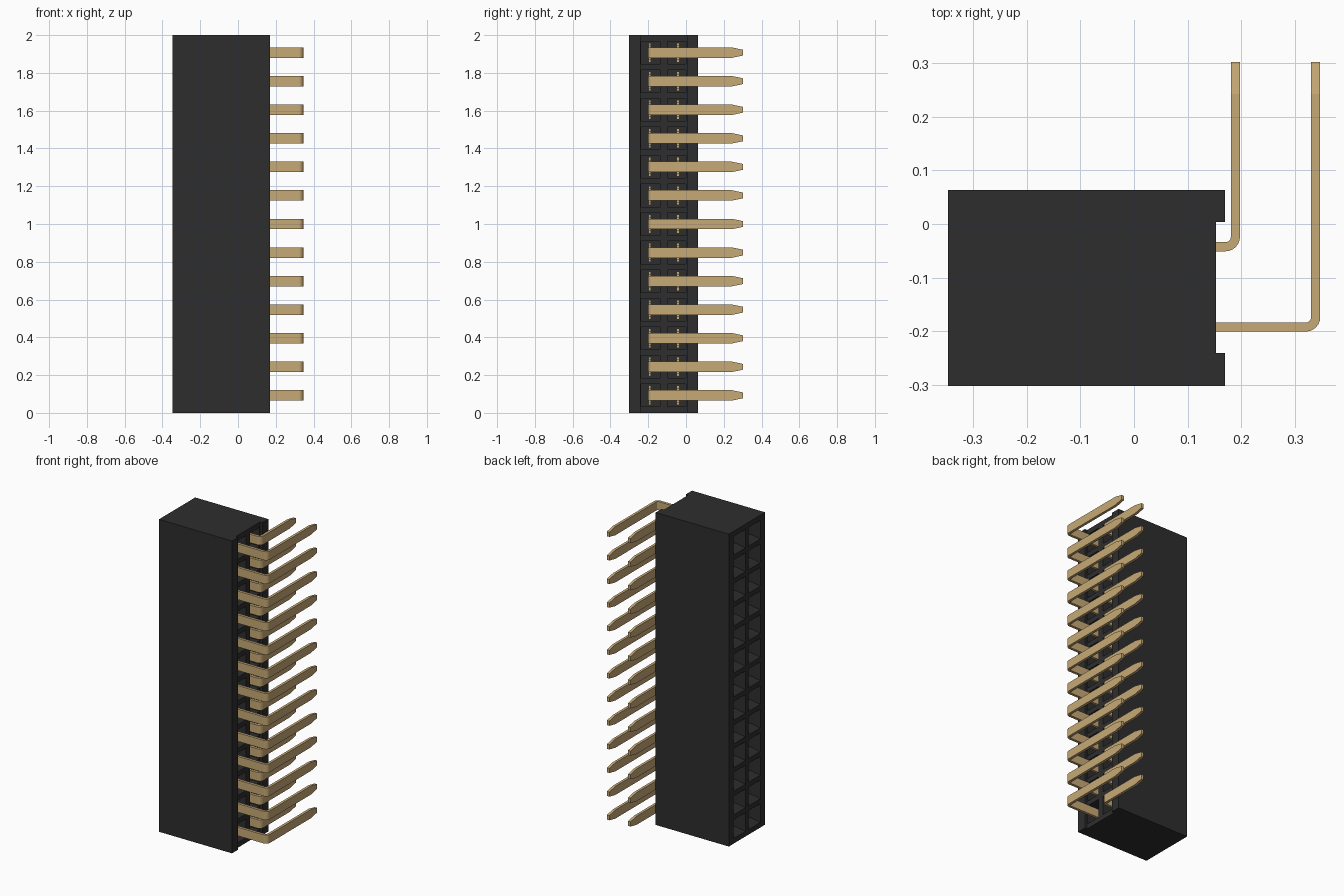
import bpy, bmesh, math
from mathutils import Matrix, Vector

cube = bpy.data.objects.get("Cube")
if cube:
    bpy.data.objects.remove(cube, do_unlink=True)


def material(name, rgb, rough):
    m = bpy.data.materials.new(name)
    m.use_nodes = True
    m.diffuse_color = (*rgb, 1)
    b = m.node_tree.nodes["Principled BSDF"]
    b.inputs["Base Color"].default_value = (*rgb, 1)
    b.inputs["Roughness"].default_value = rough
    return m


BLACK = material("black plastic", (0.027, 0.027, 0.027), 0.6)
GOLD = material("gold metal", (0.57, 0.40, 0.18), 0.5)

ROWS = 13
PITCH = 0.1512
ROW_Z = [1.0 + (i - (ROWS - 1) / 2) * PITCH for i in range(ROWS)]


def skin(bm, rings):
    """Join equal four-sided rings into one closed tube."""
    loops = [[bm.verts.new(p) for p in ring] for ring in rings]
    for a, b in zip(loops, loops[1:]):
        for k in range(4):
            bm.faces.new((a[k], a[(k + 1) % 4], b[(k + 1) % 4], b[k]))
    bm.faces.new(loops[0])
    bm.faces.new(loops[-1])


def square_ring(x, y, z, hy, hz):
    return [(x, y - hy, z - hz), (x, y + hy, z - hz), (x, y + hy, z + hz), (x, y - hy, z + hz)]


def to_mesh(bm, name, mat):
    bmesh.ops.recalc_face_normals(bm, faces=bm.faces[:])
    me = bpy.data.meshes.new(name)
    bm.to_mesh(me)
    bm.free()
    me.materials.append(mat)
    return me


def add(name, me):
    ob = bpy.data.objects.new(name, me)
    bpy.context.collection.objects.link(ob)
    return ob


# Housing: C-shaped profile with a shallow channel on the pin side
profile = [(-0.348, -0.303), (0.17, -0.303), (0.17, -0.241), (0.153, -0.241),
           (0.153, 0.004), (0.17, 0.004), (0.17, 0.064), (-0.348, 0.064)]
bm = bmesh.new()
face = bm.faces.new([bm.verts.new((x, y, 0)) for x, y in profile])
ext = bmesh.ops.extrude_face_region(bm, geom=[face])
bmesh.ops.translate(bm, vec=(0, 0, 2), verts=[v for v in ext["geom"] if isinstance(v, bmesh.types.BMVert)])
housing = add("housing", to_mesh(bm, "housing", BLACK))

# Cutter: funnelled sockets on the mating side, square cavities behind the pins
bm = bmesh.new()
for z in ROW_Z:
    for y in (-0.195, -0.044):
        skin(bm, [square_ring(x, y, z, h, h) for x, h in
                  ((-0.358, 0.066), (-0.308, 0.036), (-0.15, 0.036))])
    for y in (-0.188, -0.049):
        skin(bm, [square_ring(x, y, z, 0.05, 0.06) for x in (-0.10, 0.162)])
cutter = add("socket_cutter", to_mesh(bm, "socket_cutter", BLACK))
cutter.hide_render = True

mod = housing.modifiers.new("sockets", "BOOLEAN")
mod.operation = "DIFFERENCE"
mod.solver = "EXACT"
mod.object = cutter
bpy.context.view_layer.objects.active = housing
housing.select_set(True)
bpy.ops.object.modifier_apply(modifier=mod.name)
bpy.data.objects.remove(cutter, do_unlink=True)

# Bent pins: flat strip, rounded bend, tapered tip, plus a forked contact inside
T, HALF_W, R_IN = 0.017, 0.0275, 0.010


def strip_ring(inner, outer, hw):
    return [(*inner, -hw), (*outer, -hw), (*outer, hw), (*inner, hw)]


def pin_mesh(name, x_out, y_out):
    r_out = R_IN + T
    cx, cy = x_out - r_out, y_out + r_out
    rings = [strip_ring((-0.06, y_out + T), (-0.06, y_out), HALF_W)]
    for k in range(7):
        a = -math.pi / 2 + k * math.pi / 12
        d = Vector((math.cos(a), math.sin(a)))
        c = Vector((cx, cy))
        rings.append(strip_ring(c + d * R_IN, c + d * r_out, HALF_W))
    for y, hw in ((0.243, HALF_W), (0.303, 0.015)):
        rings.append(strip_ring((x_out - T, y), (x_out, y), hw))
    bm = bmesh.new()
    skin(bm, rings)
    for s in (-1, 1):
        # Prongs and the bridge behind them
        for x0, x1, z, hz in ((-0.08, 0.10, 0.043, 0.008), (-0.08, -0.03, 0.03, 0.02)):
            skin(bm, [square_ring(x, y_out + T / 2, s * z, 0.007, hz) for x in (x0, x1)])
    return to_mesh(bm, name, GOLD)


for name, x_out, y_out in (("short_pin", 0.198, -0.051), ("long_pin", 0.348, -0.201)):
    me = pin_mesh(name, x_out, y_out)
    for i, z in enumerate(ROW_Z):
        add(f"{name}_{i + 1:02d}", me).location.z = z
